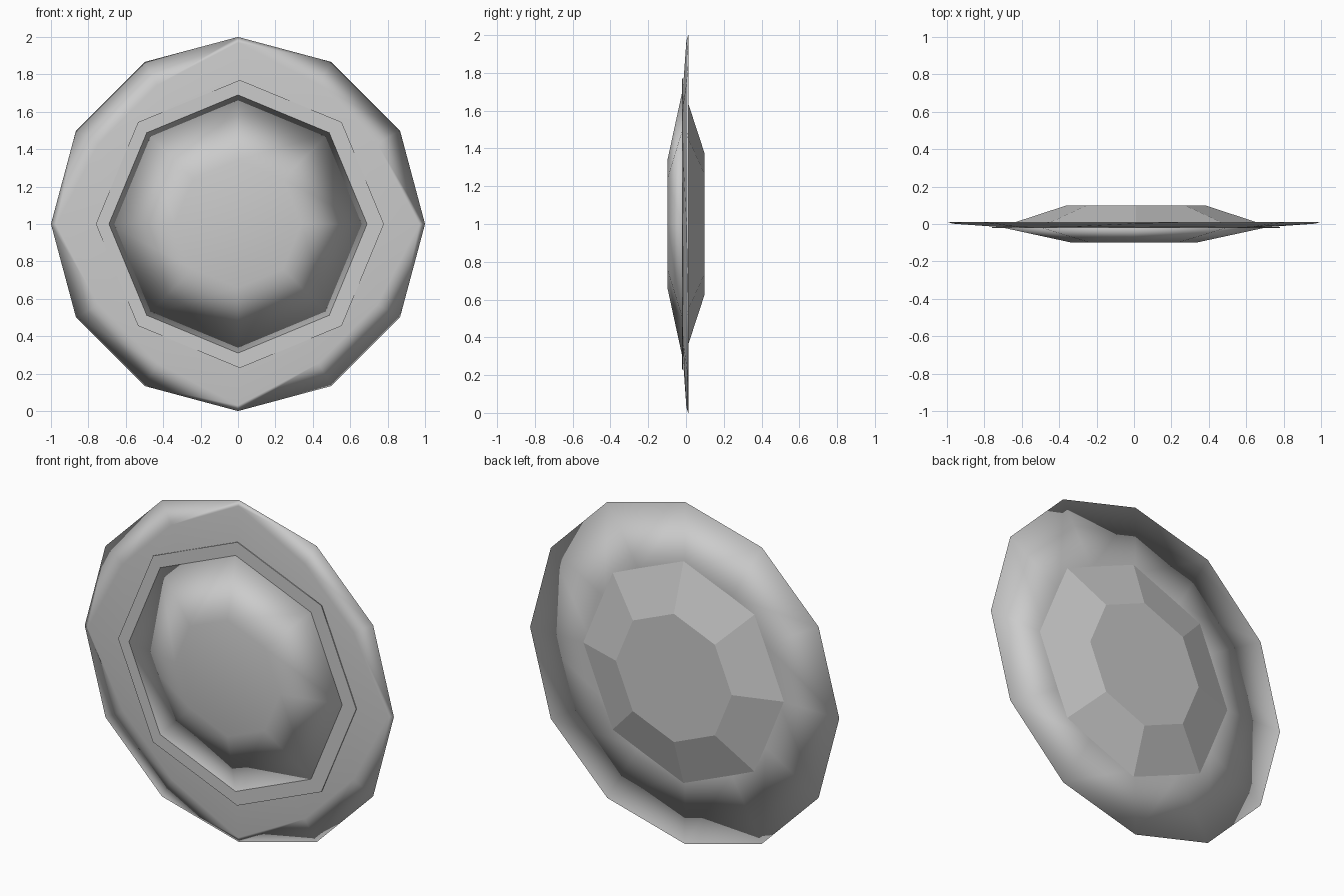
import bpy, bmesh
from math import cos, sin, pi

cube = bpy.data.objects.get("Cube")
if cube:
    bpy.data.objects.remove(cube, do_unlink=True)

grey = bpy.data.materials.new("stone_grey")
grey.use_nodes = True
colour = (0.6, 0.6, 0.6, 1)
grey.diffuse_color = colour
grey.node_tree.nodes["Principled BSDF"].inputs["Base Color"].default_value = colour


def ring(bm, count, radius, y, cx=0.0):
    """Ring of points facing the front; radius may depend on the index."""
    pick = radius if callable(radius) else lambda i: radius
    return [bm.verts.new((cx + pick(i) * cos(2 * pi * i / count), y,
                          1 + pick(i) * sin(2 * pi * i / count)))
            for i in range(count)]


def bridge(bm, a, b):
    n = len(a)
    for i in range(n):
        j = (i + 1) % n
        bm.faces.new((a[i], a[j], b[j], b[i]))


def finish(name, bm, smooth):
    bmesh.ops.recalc_face_normals(bm, faces=bm.faces)
    mesh = bpy.data.meshes.new(name)
    bm.to_mesh(mesh)
    bm.free()
    mesh.materials.append(grey)
    for p in mesh.polygons:
        p.use_smooth = smooth
    obj = bpy.data.objects.new(name, mesh)
    bpy.context.collection.objects.link(obj)


def gem(name, layers, smooth, cx=0.0):
    """Eight-sided stack of rings, capped at both ends."""
    bm = bmesh.new()
    rings = [ring(bm, 8, r, y, cx) for r, y in layers]
    for a, b in zip(rings, rings[1:]):
        bridge(bm, a, b)
    bm.faces.new(rings[0])
    bm.faces.new(rings[-1])
    finish(name, bm, smooth)


# Twelve-sided setting: the front fold nears the rim at every third corner
bm = bmesh.new()
back = ring(bm, 12, 0.6, 0.008)
rim = ring(bm, 12, 1.0, 0.012)
fold = ring(bm, 12, lambda i: 0.86 if i % 3 else 0.97, 0.002)
seat = ring(bm, 12, 0.72, -0.016)
for a, b in ((back, rim), (rim, fold), (fold, seat)):
    bridge(bm, a, b)
bm.faces.new(back)
bm.faces.new(seat)
finish("setting", bm, True)

# Thin front plate, smooth front stone and faceted back stone
gem("front_plate", [(0.77, -0.017), (0.77, -0.022)], False, 0.01)
gem("front_stone", [(0.69, -0.022), (0.34, -0.098)], True)
gem("back_stone", [(0.65, 0.008), (0.375, 0.098)], False, 0.01)
